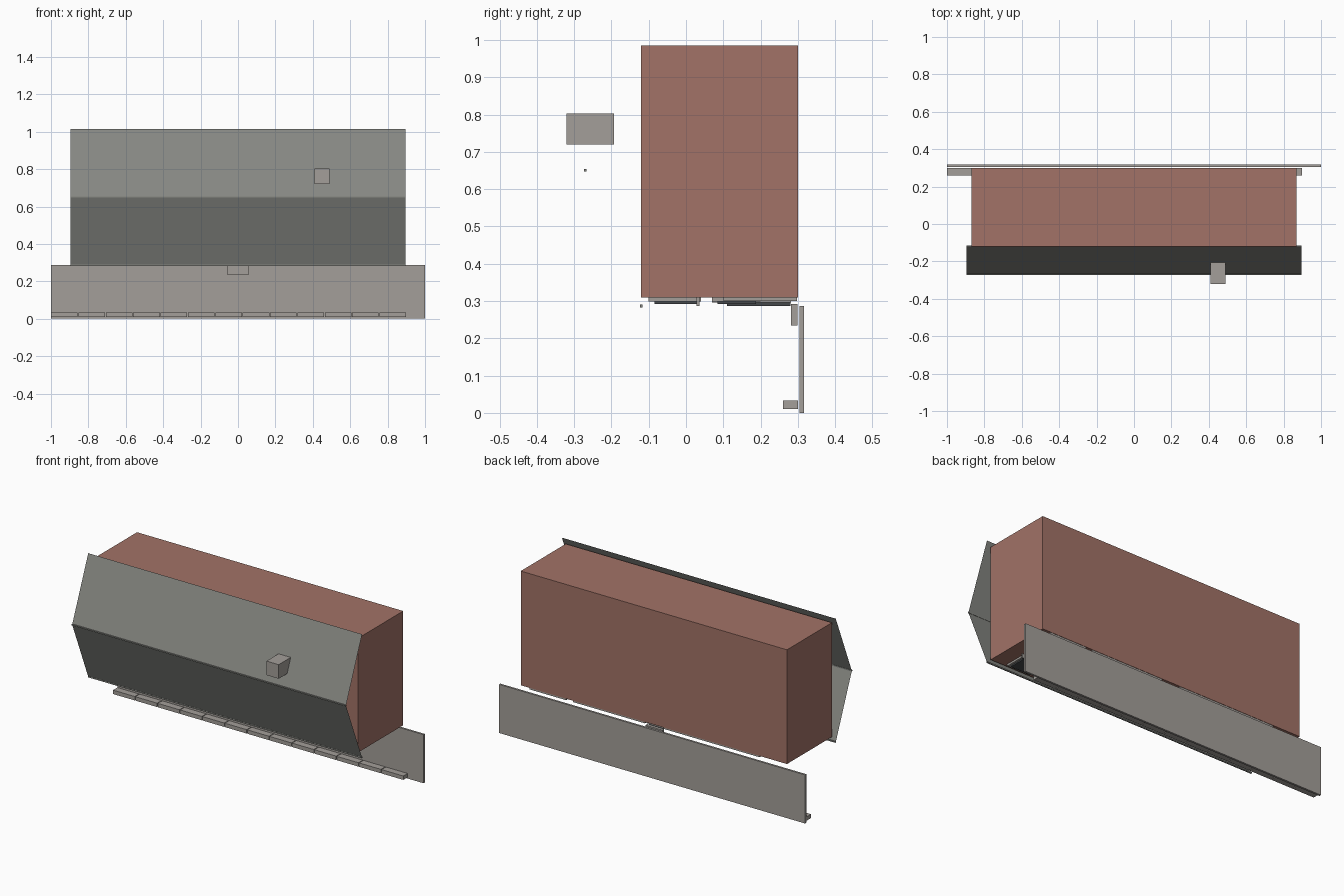
import bpy

if "Cube" in bpy.data.objects:
    bpy.data.objects.remove(bpy.data.objects["Cube"])


def material(name, rgb):
    m = bpy.data.materials.new(name)
    m.diffuse_color = (*rgb, 1)
    m.use_nodes = True
    m.node_tree.nodes["Principled BSDF"].inputs["Base Color"].default_value = m.diffuse_color
    return m


BRICK = material("brick red", (0.36, 0.17, 0.135))
STONE = material("warm stone grey", (0.37, 0.345, 0.32))
ROOF = material("slate roof grey", (0.24, 0.245, 0.225))
GLASS = material("dark glass", (0.06, 0.065, 0.07))


def mesh(name, verts, faces, mat):
    me = bpy.data.meshes.new(name)
    me.from_pydata(verts, [], faces)
    me.materials.append(mat)
    ob = bpy.data.objects.new(name, me)
    bpy.context.collection.objects.link(ob)
    return ob


def box(name, x, y, z, mat):
    """Box from (min, max) pairs on each axis."""
    verts = [(a, b, c) for a in x for b in y for c in z]
    faces = [(0, 1, 3, 2), (4, 6, 7, 5), (0, 4, 5, 1),
             (2, 3, 7, 6), (0, 2, 6, 4), (1, 5, 7, 3)]
    return box_done(mesh(name, verts, faces, mat))


def box_done(ob):
    ob.data.update()
    return ob


# The building lies on its facade: the facade faces -z, the roof faces -y
box("house_walls", (-0.87, 0.87), (-0.12, 0.30), (0.31, 0.985), BRICK)

# Two thin roof slopes meeting at the ridge
W = 0.895
mesh("roof_slopes",
     [(-W, -0.12, 0.285), (W, -0.12, 0.285), (-W, -0.27, 0.65),
      (W, -0.27, 0.65), (-W, -0.12, 1.015), (W, -0.12, 1.015)],
     [(0, 1, 3, 2), (2, 3, 5, 4)], ROOF)
box("ridge_rod", (-W, W), (-0.274, -0.267), (0.647, 0.654), ROOF)
box("gutter_rod", (-W, W), (-0.123, -0.116), (0.283, 0.290), ROOF)

# Chimney
box("chimney", (0.41, 0.49), (-0.32, -0.193), (0.72, 0.803), STONE)

# Ground plate, doorstep and row of kerb stones
box("ground_plate", (-1, 1), (0.305, 0.317), (0, 0.287), STONE)
box("doorstep", (-0.055, 0.055), (0.282, 0.299), (0.235, 0.292), STONE)
for i in range(13):
    x0 = -0.999 + i * 0.1463
    box(f"kerb_stone_{i + 1}", (x0, x0 + 0.142), (0.26, 0.30), (0.01, 0.033), STONE)


# Facade windows: a stone surround with a glass plate on it
def window(name, x, half, y0, y1):
    box(name + "_surround", (x - half, x + half), (y0, y1), (0.299, 0.31), STONE)
    box(name + "_glass", (x - half + 0.012, x + half - 0.012),
        (y0 + 0.015, y1 - 0.012), (0.292, 0.299), GLASS)


for i, x in enumerate((-0.7, -0.35, 0, 0.35, 0.7)):
    window(f"upper_window_{i + 1}", x, 0.075, -0.10, 0.04)
    box(f"upper_sill_{i + 1}", (x - 0.085, x + 0.085), (0.028, 0.036), (0.286, 0.31), STONE)
for i, x in enumerate((-0.6, -0.3, 0.3)):
    window(f"lower_window_{i + 1}", x, 0.085, 0.07, 0.20)

# Front door with surround, wide side door, and base strips
box("door_surround", (-0.06, 0.06), (0.07, 0.282), (0.296, 0.31), STONE)
box("front_door", (-0.045, 0.045), (0.11, 0.28), (0.286, 0.296), GLASS)
box("side_door", (0.575, 0.815), (0.10, 0.298), (0.30, 0.31), STONE)
for name, x in (("left", (-0.69, -0.06)), ("right", (0.06, 0.53))):
    box(name + "_base_strip", x, (0.265, 0.298), (0.301, 0.31), STONE)
